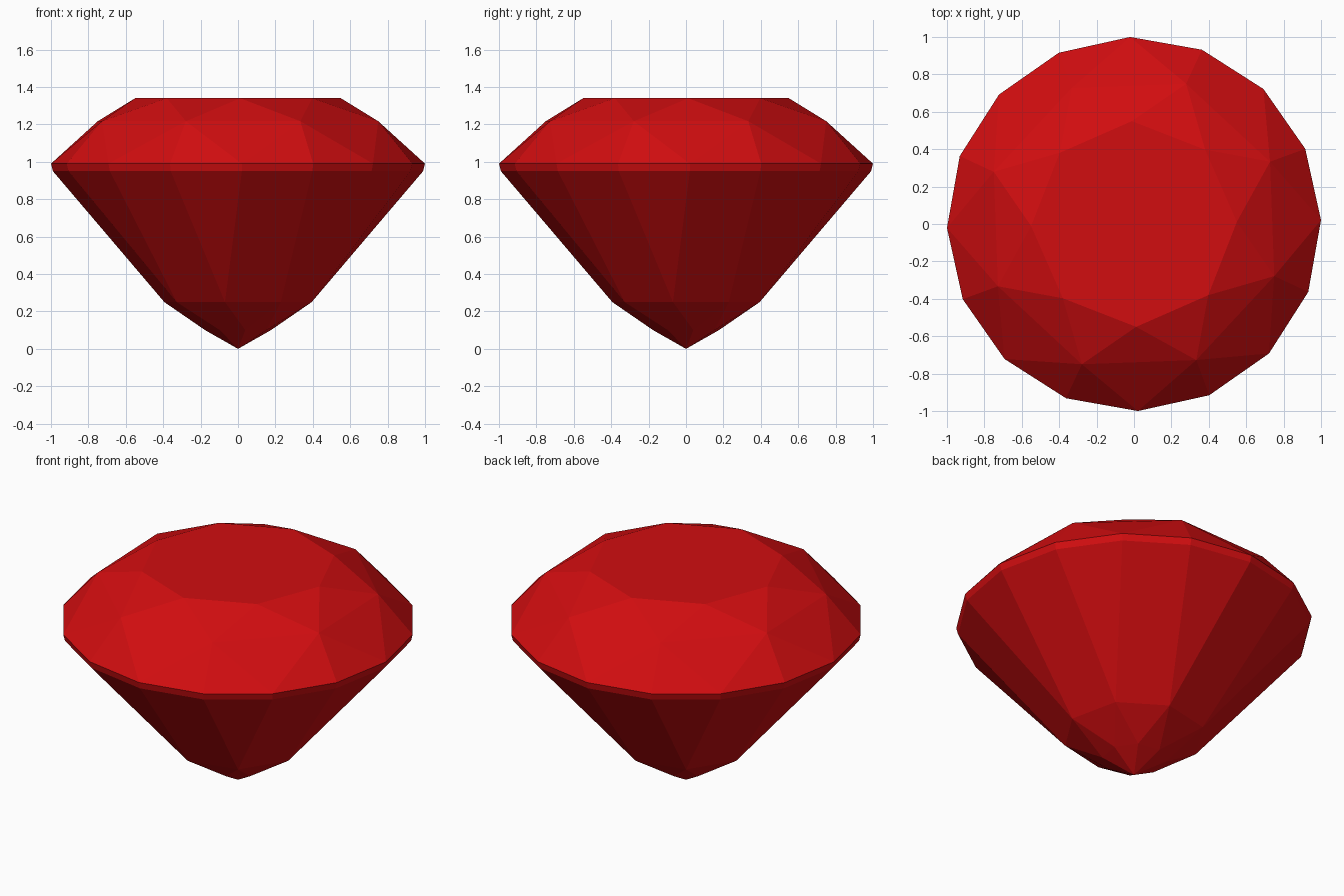
import bpy
import bmesh
from math import radians, cos, sin, tau

cube = bpy.data.objects.get("Cube")
if cube:
    bpy.data.objects.remove(cube, do_unlink=True)

# Ruby red
ruby = bpy.data.materials.new("ruby_red")
ruby.use_nodes = True
red = (0.64, 0.004, 0.005, 1)
ruby.diffuse_color = red
ruby.node_tree.nodes["Principled BSDF"].inputs["Base Color"].default_value = red

TWIST = 1.2  # slight turn of the whole stone, in degrees


def ring(bm, count, radius, z, turn):
    """Add a ring of facet corners."""
    for i in range(count):
        a = radians(TWIST + turn) + tau * i / count
        bm.verts.new((radius * cos(a), radius * sin(a), z))


bm = bmesh.new()
# Crown: table, star corners, girdle edge
ring(bm, 8, 0.55, 1.34, 0)
ring(bm, 8, 0.80, 1.217, 23.4)
ring(bm, 16, 1.00, 0.99, 0)
# Pavilion: girdle underside, lower corners, culet
ring(bm, 16, 0.99, 0.95, 0)
ring(bm, 8, 0.40, 0.25, -11.25)
ring(bm, 8, 0.18, 0.10, 11.25)
bm.verts.new((0, 0, 0))

# The facets are the convex skin of the corners
bmesh.ops.convex_hull(bm, input=bm.verts[:])
bmesh.ops.dissolve_limit(bm, angle_limit=radians(0.5),
                         verts=bm.verts[:], edges=bm.edges[:])
bmesh.ops.recalc_face_normals(bm, faces=bm.faces[:])

mesh = bpy.data.meshes.new("cut_gem")
bm.to_mesh(mesh)
bm.free()
mesh.materials.append(ruby)
bpy.context.collection.objects.link(bpy.data.objects.new("cut_gem", mesh))
